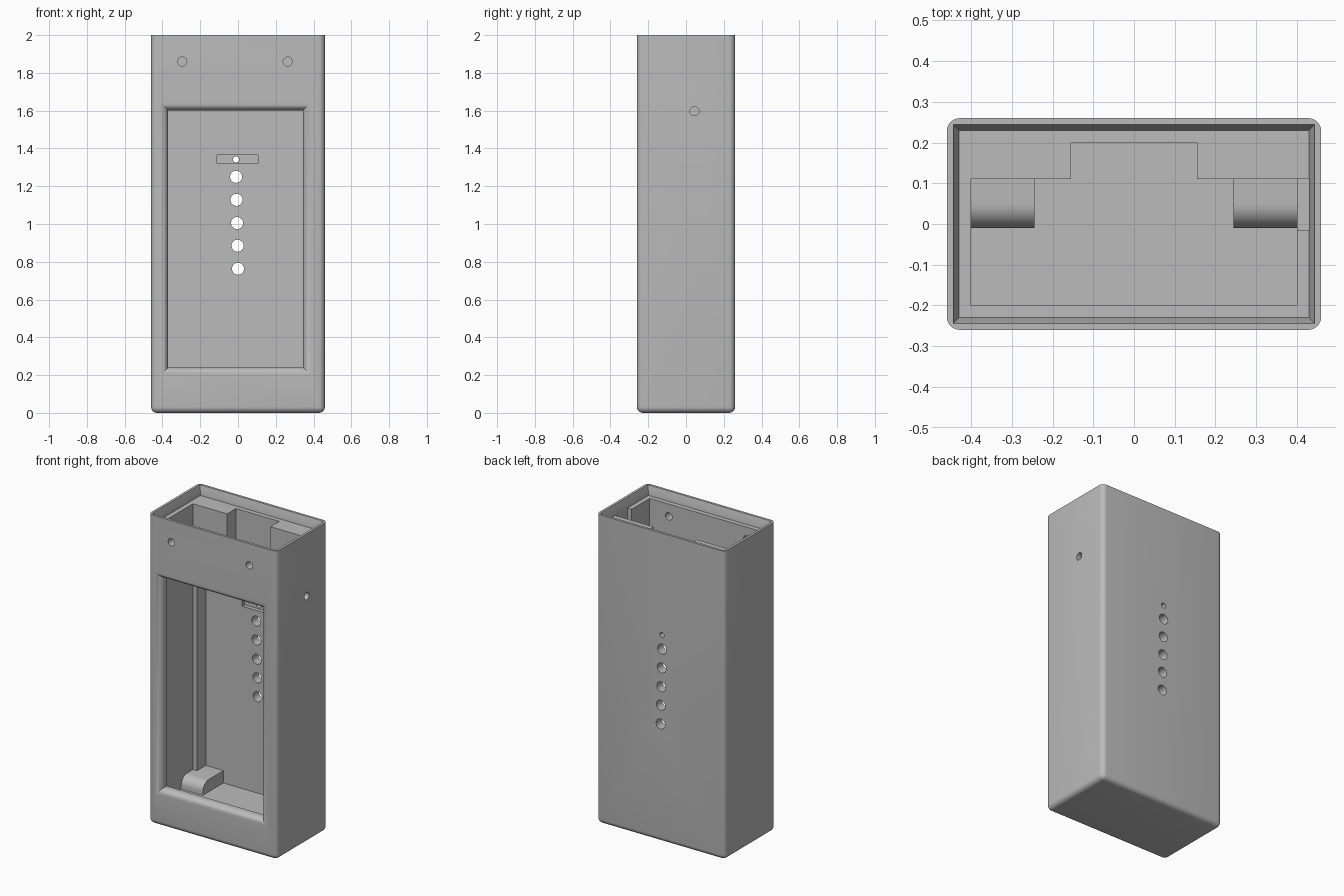
import bpy, bmesh, math
from mathutils import Vector, Matrix

if "Cube" in bpy.data.objects:
    bpy.data.objects.remove(bpy.data.objects["Cube"])

grey = bpy.data.materials.new("plain_grey")
grey.diffuse_color = (0.5, 0.5, 0.5, 1)
grey.use_nodes = True
grey.node_tree.nodes["Principled BSDF"].inputs["Base Color"].default_value = grey.diffuse_color


def new_object(name, bm):
    bmesh.ops.recalc_face_normals(bm, faces=bm.faces)
    me = bpy.data.meshes.new(name)
    bm.to_mesh(me)
    bm.free()
    ob = bpy.data.objects.new(name, me)
    bpy.context.collection.objects.link(ob)
    me.materials.append(grey)
    return ob


def box_bm(x0, x1, y0, y1, z0, z1):
    bm = bmesh.new()
    bmesh.ops.create_cube(bm, size=1)
    for v in bm.verts:
        v.co = Vector(((x0 + x1) / 2 + v.co.x * (x1 - x0),
                       (y0 + y1) / 2 + v.co.y * (y1 - y0),
                       (z0 + z1) / 2 + v.co.z * (z1 - z0)))
    return bm


def rod_bm(centre, radius, length, axis):
    bm = bmesh.new()
    rot = Matrix.Rotation(math.pi / 2, 4, 'X' if axis == 'Y' else 'Y')
    bmesh.ops.create_cone(bm, cap_ends=True, segments=32, radius1=radius, radius2=radius,
                          depth=length, matrix=Matrix.Translation(centre) @ rot)
    return bm


def loft_bm(rings):
    """Closed solid through a stack of four-cornered rings."""
    bm = bmesh.new()
    loops = [[bm.verts.new(p) for p in ring] for ring in rings]
    for a, b in zip(loops, loops[1:]):
        for i in range(4):
            j = (i + 1) % 4
            bm.faces.new((a[i], a[j], b[j], b[i]))
    bm.faces.new(loops[0])
    bm.faces.new(loops[-1])
    return bm


def cut(target, bm):
    cutter = new_object("cutter", bm)
    cutter.hide_render = True
    mod = target.modifiers.new("cut", 'BOOLEAN')
    mod.operation, mod.solver, mod.object = 'DIFFERENCE', 'EXACT', cutter
    dg = bpy.context.evaluated_depsgraph_get()
    dg.update()
    me = bpy.data.meshes.new_from_object(target.evaluated_get(dg))
    target.modifiers.clear()
    target.data = me
    bpy.data.objects.remove(cutter)


def smooth(ob):
    bpy.ops.object.select_all(action='DESELECT')
    ob.select_set(True)
    bpy.context.view_layer.objects.active = ob
    bpy.ops.object.shade_smooth_by_angle(angle=math.radians(30))


# Case body: rounded upright and bottom edges, sharp top
bm = box_bm(-0.46, 0.46, -0.26, 0.26, 0, 2)
edges = [e for e in bm.edges if not all(v.co.z > 1.9 for v in e.verts)]
bmesh.ops.bevel(bm, geom=edges, offset=0.032, segments=6, profile=0.5, affect='EDGES')
case = new_object("case", bm)

# Lid seat: shallow recess with sloping walls
def seat_ring(x, y, z):
    return [(-x, -y, z), (x, -y, z), (x, y, z), (-x, y, z)]

cut(case, loft_bm([seat_ring(0.43, 0.23, 1.94), seat_ring(0.432, 0.232, 1.96),
                   seat_ring(0.444, 0.244, 2.0), seat_ring(0.444, 0.244, 2.1)]))

# Main cavity, top channel at the back, wide back pocket, side slot
FLOOR = 0.14
for dims in [(-0.4, 0.4, -0.2, 0.11, FLOOR, 2.1),
             (-0.155, 0.155, 0.0, 0.2, FLOOR, 2.1),
             (-0.37, 0.37, 0.05, 0.2, FLOOR, 1.65),
             (0.3, 0.43, -0.015, 0.11, 1.5, 2.1),
             (-0.11, 0.105, 0.15, 0.225, 1.32, 1.365)]:
    cut(case, box_bm(*dims))

# Window with a rounded-over frame
def window_ring(y, grow):
    x0, x1, z0, z1 = -0.37 - grow, 0.345 + grow, 0.24 - grow, 1.602 + grow
    return [(x0, y, z0), (x1, y, z0), (x1, y, z1), (x0, y, z1)]

R = 0.04
rings = [window_ring(-0.15, 0)]
for i in range(9):
    a = i / 8 * math.pi / 2
    rings.append(window_ring(-0.22 - R * math.sin(a), R * (1 - math.cos(a))))
rings.append(window_ring(-0.3, R))
cut(case, loft_bm(rings))

# Round holes: back row, small back hole, front screws, right side
for x, z, r in [(-0.01, 1.25, 0.032), (-0.008, 1.128, 0.032), (-0.005, 1.005, 0.032),
                (-0.002, 0.885, 0.032), (0, 0.763, 0.032), (-0.01, 1.342, 0.016)]:
    cut(case, rod_bm((x, 0.24, z), r, 0.16, 'Y'))
for x in (-0.295, 0.263):
    cut(case, rod_bm((x, -0.23, 1.86), 0.024, 0.12, 'Y'))
cut(case, rod_bm((0.44, 0.045, 1.597), 0.024, 0.14, 'X'))
smooth(case)

# Support blocks on the cavity floor, rounded along the front top edge
for side, name in ((-1, "left_support"), (1, "right_support")):
    xs = sorted((side * 0.245, side * 0.41))
    bm = box_bm(xs[0], xs[1], -0.01, 0.21, FLOOR - 0.02, 0.22)
    edge = [e for e in bm.edges if all(v.co.y < 0 and v.co.z > 0.2 for v in e.verts)]
    bmesh.ops.bevel(bm, geom=edge, offset=0.06, segments=8, profile=0.5, affect='EDGES')
    smooth(new_object(name, bm))
